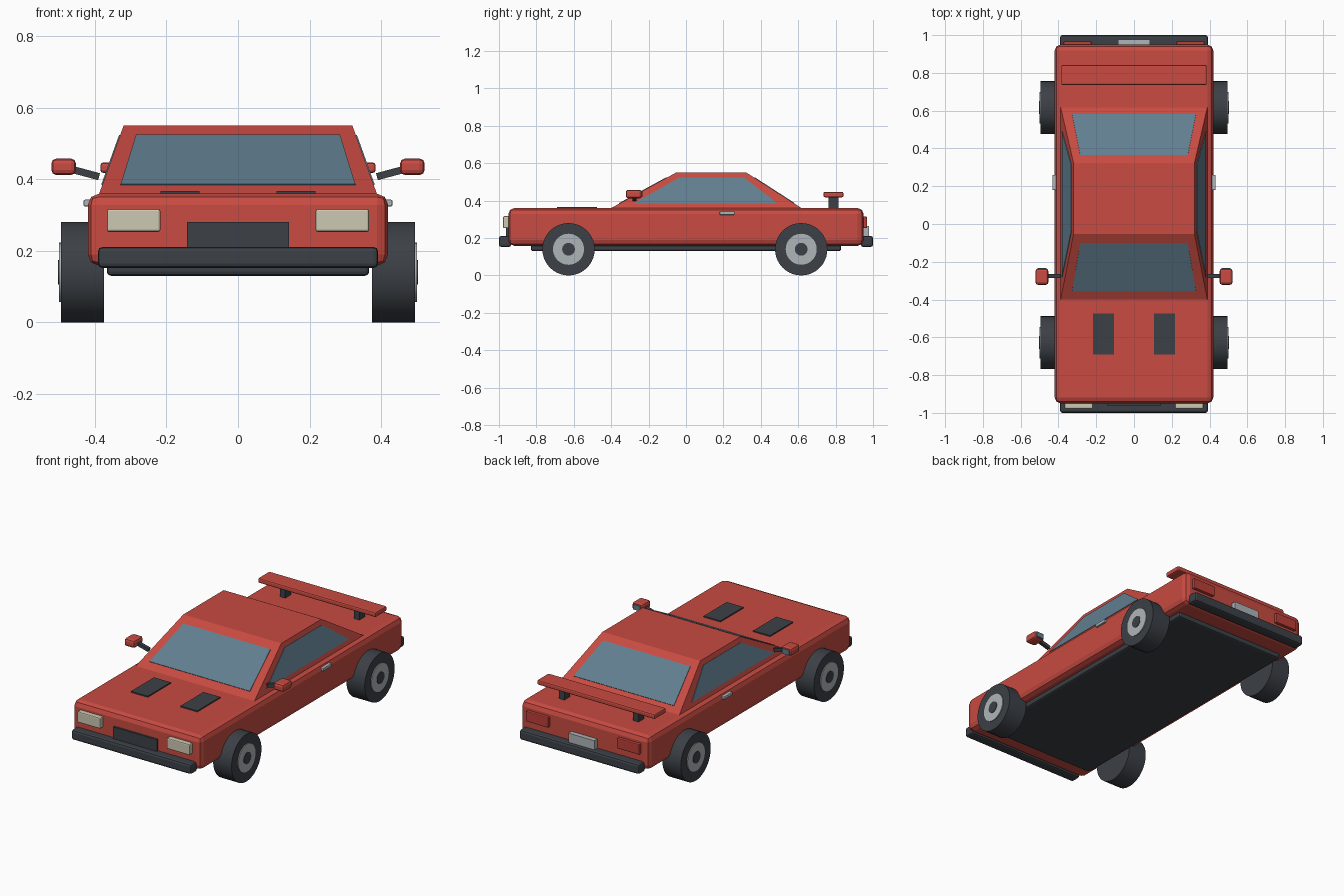
import bpy, bmesh, math
from mathutils import Matrix, Vector

old = bpy.data.objects.get("Cube")
if old:
    bpy.data.objects.remove(old, do_unlink=True)


def material(name, r, g, b):
    m = bpy.data.materials.new(name)
    m.use_nodes = True
    m.diffuse_color = (r, g, b, 1)
    m.node_tree.nodes["Principled BSDF"].inputs["Base Color"].default_value = (r, g, b, 1)
    return m


red = material("red paint", 0.58, 0.07, 0.053)
dark = material("dark trim", 0.045, 0.052, 0.062)
glass = material("blue glass", 0.12, 0.21, 0.28)
silver = material("silver metal", 0.43, 0.46, 0.48)
cream = material("cream lamp", 0.61, 0.58, 0.45)
tail_red = material("tail lamp red", 0.5, 0.05, 0.04)


def finish(name, bm, mat):
    bmesh.ops.recalc_face_normals(bm, faces=bm.faces)
    mesh = bpy.data.meshes.new(name)
    bm.to_mesh(mesh)
    bm.free()
    mesh.materials.append(mat)
    ob = bpy.data.objects.new(name, mesh)
    bpy.context.collection.objects.link(ob)
    return ob


def box(name, xs, ys, zs, mat, bevel=0.0, segments=2):
    bm = bmesh.new()
    bmesh.ops.create_cube(bm, size=1)
    for v in bm.verts:
        v.co = Vector([(a + b) / 2 + c * (b - a) for c, (a, b) in zip(v.co, (xs, ys, zs))])
    ob = finish(name, bm, mat)
    if bevel:
        mod = ob.modifiers.new("Bevel", 'BEVEL')
        mod.width, mod.segments = bevel, segments
    return ob


def cylinder(name, center, radius, depth, mat):
    bm = bmesh.new()
    turn = Matrix.Translation(center) @ Matrix.Rotation(math.pi / 2, 4, 'Y')
    bmesh.ops.create_cone(bm, cap_ends=True, segments=40, radius1=radius,
                          radius2=radius, depth=depth, matrix=turn)
    ob = finish(name, bm, mat)
    bpy.ops.object.select_all(action='DESELECT')
    ob.select_set(True)
    bpy.context.view_layer.objects.active = ob
    bpy.ops.object.shade_smooth_by_angle(angle=math.radians(35))


def plate(name, points, mat):
    bm = bmesh.new()
    bm.faces.new([bm.verts.new(p) for p in points])
    ob = finish(name, bm, mat)
    mod = ob.modifiers.new("Solidify", 'SOLIDIFY')
    mod.thickness, mod.offset = 0.006, 0


def pair(lo, hi, side):
    return tuple(sorted((lo * side, hi * side)))


# Body shell and underside
box("body", (-0.42, 0.42), (-0.95, 0.95), (0.158, 0.36), red, 0.032)
box("underside", (-0.367, 0.367), (-0.83, 0.83), (0.13, 0.18), dark, 0.012)

# Tapered cabin
BASE_Z, ROOF_Z = 0.355, 0.55
BASE = (0.39, -0.41, 0.625)
ROOF = (0.32, -0.053, 0.323)


def cabin_at(z):
    t = (z - BASE_Z) / (ROOF_Z - BASE_Z)
    return [a + (b - a) * t for a, b in zip(BASE, ROOF)]


bm = bmesh.new()
rings = []
for z in (BASE_Z, ROOF_Z):
    x, front, rear = cabin_at(z)
    rings.append([bm.verts.new((px, py, z)) for px, py in
                  ((-x, front), (x, front), (x, rear), (-x, rear))])
for ring in rings:
    bm.faces.new(ring)
for i in range(4):
    j = (i + 1) % 4
    bm.faces.new((rings[0][i], rings[0][j], rings[1][j], rings[1][i]))
finish("cabin", bm, red)

# Windows lying on the cabin slopes
LOW, HIGH = 0.384, 0.523
for name, k in (("windshield", 1), ("rear_window", 2)):
    yl, yh = cabin_at(LOW)[k], cabin_at(HIGH)[k]
    plate(name, ((-0.328, yl, LOW), (0.328, yl, LOW),
                 (0.285, yh, HIGH), (-0.285, yh, HIGH)), glass)

for side, label in ((1, "left"), (-1, "right")):
    xl, xh = side * cabin_at(LOW)[0], side * cabin_at(HIGH)[0]
    plate(label + "_window", ((xl, -0.28, LOW), (xl, 0.49, LOW),
                              (xh, 0.31, HIGH), (xh, -0.035, HIGH)), glass)

    # Wheels with hub discs
    for end, y in (("front", -0.628), ("rear", 0.616)):
        wheel = f"{end}_{label}_"
        cylinder(wheel + "tyre", (side * 0.435, y, 0.14), 0.14, 0.12, dark)
        cylinder(wheel + "hub", (side * 0.49, y, 0.14), 0.083, 0.02, silver)
        cylinder(wheel + "hub_cap", (side * 0.491, y, 0.14), 0.034, 0.024, dark)

    # Lamps, hood vents and door handles
    box(label + "_headlight", pair(0.217, 0.367, side), (-0.978, -0.94),
        (0.253, 0.317), cream, 0.006)
    box(label + "_tail_light", pair(0.225, 0.372, side), (0.94, 0.968),
        (0.253, 0.315), tail_red, 0.005)
    box(label + "_hood_vent", pair(0.107, 0.217, side), (-0.69, -0.475),
        (0.35, 0.367), dark)
    box(label + "_door_handle", pair(0.41, 0.432, side), (0.18, 0.26),
        (0.324, 0.343), silver, 0.004)

    # Door mirrors on slanted arms
    box(label + "_mirror", pair(0.453, 0.522, side), (-0.322, -0.236),
        (0.412, 0.458), red, 0.014)
    box(label + "_mirror_glass", pair(0.464, 0.511, side), (-0.24, -0.233),
        (0.42, 0.45), glass)
    arm = box(label + "_mirror_arm", (-0.045, 0.045), (-0.01, 0.01), (-0.01, 0.01), dark)
    arm.location = (side * 0.432, -0.275, 0.419)
    arm.rotation_euler.y = -side * math.radians(15)

    # Spoiler posts
    box(label + "_spoiler_post", pair(0.225, 0.26, side), (0.762, 0.815),
        (0.35, 0.43), dark)

# Spoiler wing
box("spoiler_wing", (-0.385, 0.385), (0.735, 0.842), (0.418, 0.447), red, 0.008)

# Bumpers, grille and rear plate
box("front_bumper", (-0.392, 0.392), (-1.0, -0.935), (0.152, 0.211), dark, 0.013)
box("rear_bumper", (-0.392, 0.392), (0.935, 1.0), (0.152, 0.211), dark, 0.013)
box("grille", (-0.143, 0.143), (-0.962, -0.94), (0.2, 0.28), dark)
box("rear_plate", (-0.085, 0.085), (0.94, 0.978), (0.205, 0.265), silver)
